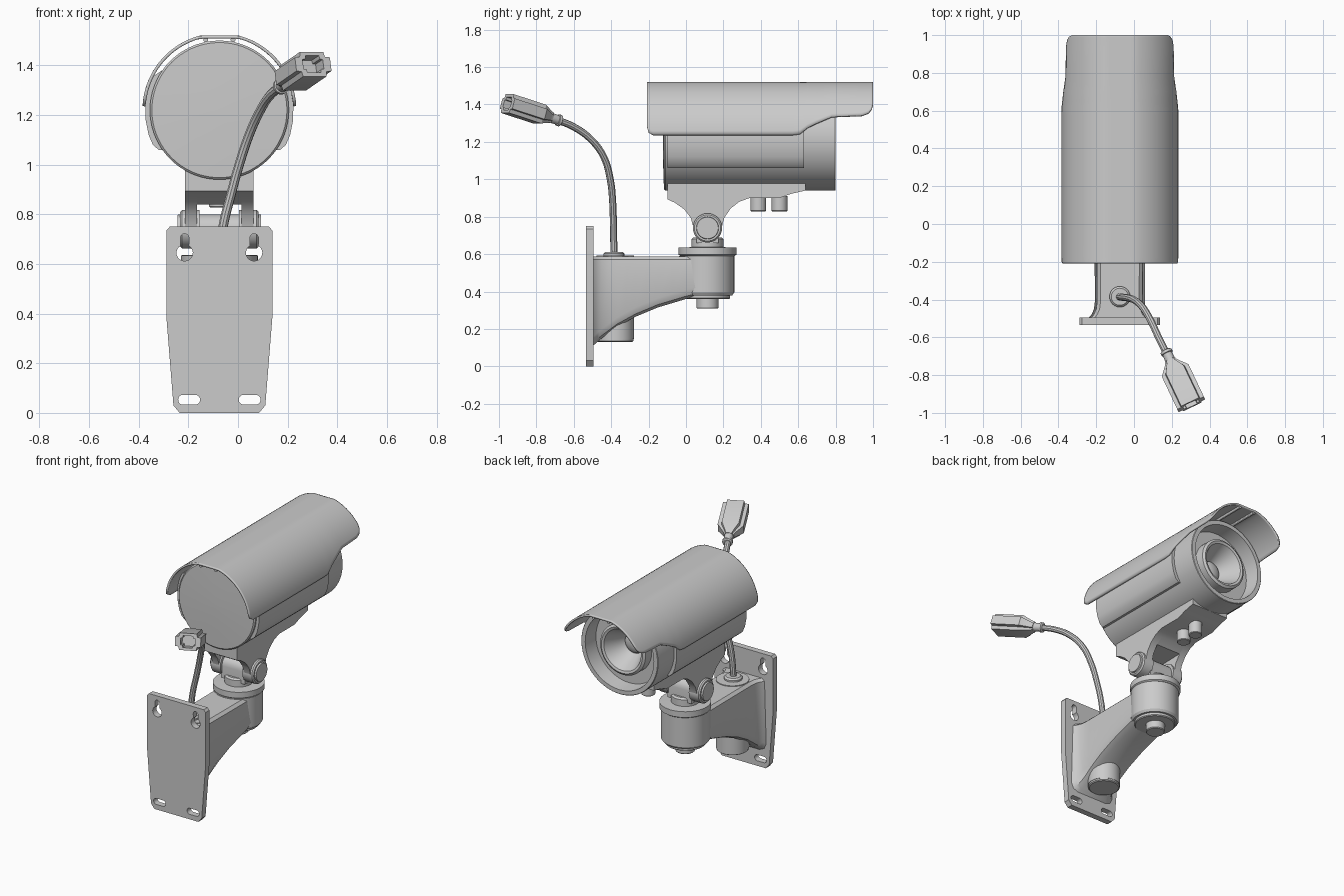
import bpy, bmesh
from math import sin, cos, asin, pi, radians
from mathutils import Vector

if "Cube" in bpy.data.objects:
    bpy.data.objects.remove(bpy.data.objects["Cube"])

CX = -0.075            # centre line of the camera and bracket
BZ = 1.22              # height of the housing axis


def make(name, bm):
    bmesh.ops.recalc_face_normals(bm, faces=bm.faces)
    me = bpy.data.meshes.new(name)
    bm.to_mesh(me)
    bm.free()
    ob = bpy.data.objects.new(name, me)
    bpy.context.collection.objects.link(ob)
    return ob


def loft(name, rings, closed=True, caps=True):
    bm = bmesh.new()
    rows = [[bm.verts.new(p) for p in r] for r in rings]
    n = len(rows[0])
    for a, b in zip(rows, rows[1:]):
        for i in range(n if closed else n - 1):
            j = (i + 1) % n
            bm.faces.new((a[i], a[j], b[j], b[i]))
    if caps:
        bm.faces.new(rows[0])
        bm.faces.new(rows[-1])
    return make(name, bm)


def lathe(name, profile, centre, axis, seg=40):
    """profile: (radius, position along axis) pairs"""
    rings = []
    for r, t in profile:
        ring = []
        for i in range(seg):
            c, s = r * cos(2 * pi * i / seg), r * sin(2 * pi * i / seg)
            p = {'X': (t, c, s), 'Y': (c, t, s), 'Z': (c, s, t)}[axis]
            ring.append(Vector(p) + Vector(centre))
        rings.append(ring)
    return loft(name, rings)


def prism_x(name, pts, x0, x1):
    return loft(name, [[(x, y, z) for y, z in pts] for x in (x0, x1)])


def arc(cx, cy, r, a0, a1, n=10):
    return [(cx + r * cos(radians(a0 + (a1 - a0) * i / n)),
             cy + r * sin(radians(a0 + (a1 - a0) * i / n))) for i in range(n + 1)]


def interp(table, v):
    for (a, p), (b, q) in zip(table, table[1:]):
        if v <= b:
            return p + (q - p) * (v - a) / (b - a)
    return table[-1][1]


# Wall plate with two slots and two keyholes
half = [(.16, 0), (.185, .03), (.213, .38), (.213, .735), (.2, .75)]
loops = [half + [(-x, z) for x, z in reversed(half)]]
for s in (-1, 1):
    loops.append(arc(s * .122 + .024, .053, .02, -90, 90) + arc(s * .122 - .024, .053, .02, 90, 270))
    loops.append(arc(s * .14, .645, .033, 120, 420, 16) + arc(s * .14, .705, .017, 0, 180))
cu = bpy.data.curves.new("wall_plate", 'CURVE')
cu.dimensions, cu.fill_mode, cu.extrude = '2D', 'BOTH', .02
for lp in loops:
    sp = cu.splines.new('POLY')
    sp.points.add(len(lp) - 1)
    for pt, (x, z) in zip(sp.points, lp):
        pt.co = (x, z, 0, 1)
    sp.use_cyclic_u = True
plate = bpy.data.objects.new("wall_plate", cu)
plate.location = (CX, -.515, 0)
plate.rotation_euler = (pi / 2, 0, 0)
bpy.context.collection.objects.link(plate)

# Bracket arm, swept from plate to swivel with a curved underside
under = [(-.497, .11), (-.45, .15), (-.37, .21), (-.27, .265), (-.15, .315), (0, .36), (.1, .385)]
width = [(-.497, .165), (-.48, .15), (-.45, .137), (-.41, .132), (.1, .135)]
rings = []
for y in (-.497, -.48, -.465, -.45, -.41, -.37, -.32, -.27, -.21, -.15, -.07, 0, .1):
    w, b = interp(width, y), interp(under, y)
    h = [(w - .05, b), (w - .015, b + .015), (w, b + .05), (w - .012, .57), (w - .03, .587)]
    rings.append([(CX + x, y, z) for x, z in h] + [(CX - x, y, z) for x, z in reversed(h)])
loft("bracket_arm", rings)
lathe("cable_duct", [(.09, .13), (.097, .135), (.097, .145), (.1, .145), (.1, .592)], (CX, -.378, 0), 'Z')
lathe("cable_grommet", [(.055, .585), (.055, .602), (.045, .612), (.02, .612)], (CX, -.385, 0), 'Z')

# Swivel cup, ring, bolt and tilt knuckle
PY, PZ = .115, .74
lathe("swivel_cup", [(.12, .36), (.125, .365), (.125, .38), (.138, .38), (.148, .395), (.148, .59)], (CX, .11, 0), 'Z')
lathe("swivel_ring", [(.145, .59), (.155, .597), (.155, .635), (.085, .637), (.085, .68), (.075, .69)], (CX, PY, 0), 'Z')
lathe("swivel_bolt", [(.054, .308), (.059, .313), (.059, .37)], (CX, PY, 0), 'Z', 24)
prism_x("tilt_tongue", [(PY + .06, .66)] + arc(PY, PZ, .06, 0, 180) + [(PY - .06, .66)], CX - .088, CX + .088)
for s, n in ((-1, "left"), (1, "right")):
    lathe("tilt_bolt_" + n, [(.078, s * .08), (.078, s * .15), (.07, s * .158), (.06, s * .158), (.058, s * .168)],
          (CX, PY, PZ), 'X', 32)

# Camera saddle: full middle above the tongue, cheeks down to the pivot
saddle = [(-.1, 1.0), (-.1, .893), (-.06, .875), (-.01, .84), (.025, .795)] + arc(PY, PZ, .075, 180, 360) + \
         [(.205, .795), (.24, .845), (.285, .88), (.34, .9), (.5, .9), (.56, .922), (.64, .94), (.64, 1.0)]
prism_x("saddle_middle", [p for p in saddle if p[1] > .82], CX - .09, CX + .09)
for s, n in ((-1, "left"), (1, "right")):
    prism_x("saddle_cheek_" + n, saddle, CX + s * .09, CX + s * .138)
for i, y in enumerate((.387, .5)):
    lathe(f"drain_peg_{i}", [(.038, .828), (.042, .832), (.042, .91)], (CX, y, 0), 'Z', 24)

# Housing with recessed lens funnel at the back end
lathe("housing", [(.02, -.124), (.15, -.122), (.272, -.118), (.28, -.11), (.28, .797), (.277, .8), (.25, .8),
                  (.242, .7), (.165, .7), (.165, .765), (.15, .775), (.135, .77), (.07, .64), (.01, .64)],
      (CX, 0, BZ), 'Y', 72)
lathe("lens_glass", [(.068, .635)] + [(.068 * cos(a), .64 + .03 * sin(a)) for a in (.3, .6, .9, 1.2, 1.5)],
      (CX, 0, BZ), 'Y', 32)

# Side rails along the housing
for s, n in ((-1, "left"), (1, "right")):
    pts = [(.2, 1.4), (.268, 1.355), (.288, 1.3), (.298, 1.24), (.297, 1.18), (.285, 1.12), (.268, 1.08),
           (.245, 1.06), (.2, 1.06)]
    loft("side_rail_" + n, [[(CX + s * x, y, z) for x, z in pts] for y in (-.1, .63)])

# Sun shield: an arch whose lower edge rises toward the lens end
edge = [(-.208, 1.28), (-.2, 1.25), (-.175, 1.236), (.57, 1.236), (.61, 1.242), (.65, 1.275), (.7, 1.3),
        (.78, 1.335), (.94, 1.342), (.975, 1.355), (.992, 1.375), (1.0, 1.4)]
rings = []
for y, low in edge:
    a0 = asin((low - BZ) / .31)
    row = []
    for i in range(41):
        a = a0 + (pi - 2 * a0) * i / 40
        row.append((CX + .31 * cos(a), y, min(BZ + .31 * sin(a), 1.52)))
    rings.append(row)
shield = loft("sun_shield", rings, closed=False, caps=False)
if sum(p.normal.z for p in shield.data.polygons) < 0:
    shield.data.flip_normals()
mod = shield.modifiers.new("thickness", 'SOLIDIFY')
mod.thickness, mod.offset = .012, -1
for s, n in ((-1, "left"), (1, "right")):
    lathe("shield_rib_" + n, [(.01, -.205), (.01, .995)], (CX + s * .055, 0, 1.504), 'Y', 12)

# Cable
path = [(-.078, -.385, .59), (-.06, -.388, .75), (-.028, -.392, .88), (.005, -.405, 1.0), (.045, -.44, 1.12),
        (.088, -.51, 1.215), (.13, -.6, 1.28), (.175, -.69, 1.318)]
cu = bpy.data.curves.new("cable", 'CURVE')
cu.dimensions, cu.bevel_depth, cu.bevel_resolution, cu.resolution_u = '3D', .019, 3, 5
cu.use_fill_caps = True
sp = cu.splines.new('BEZIER')
sp.bezier_points.add(len(path) - 1)
for bp, p in zip(sp.bezier_points, path):
    bp.co = p
    bp.handle_left_type = bp.handle_right_type = 'AUTO'
cable = bpy.data.objects.new("cable", cu)
bpy.context.collection.objects.link(cable)

# Plug: strain relief, flared stepped body and open socket
tip, tail = Vector((.303, -.955, 1.405)), Vector((.168, -.67, 1.312))
d = (tip - tail).normalized()
L = (tip - tail).length
side = d.cross(Vector((0, 0, 1))).normalized()
up = side.cross(d)


def section(t, w, h):
    q = [(1, .55), (.72, .6), (.66, 1)]
    q += [(-x, z) for x, z in reversed(q)]
    q += [(-x, -z) for x, z in q]
    return [tail + d * t + side * (x * w) + up * (z * h) for x, z in q]


loft("plug", [section(*s) for s in ((.06, .03, .028), (.075, .035, .032), (.13, .078, .052), (L, .078, .052),
                                    (L, .045, .036), (L - .07, .045, .036))])
relief = lathe("strain_relief", [(.026, 0), (.032, .004), (.032, .018), (.026, .02), (.028, .08)], (0, 0, 0), 'Z', 20)
relief.location = tail
relief.rotation_euler = d.to_track_quat('Z', 'Y').to_euler()

# Convert curves and smooth the rounded surfaces
bpy.ops.object.select_all(action='DESELECT')
for ob in (plate, cable):
    ob.select_set(True)
bpy.context.view_layer.objects.active = plate
bpy.ops.object.convert(target='MESH')
bpy.ops.object.select_all(action='SELECT')
bpy.ops.object.shade_smooth_by_angle(angle=radians(30))
